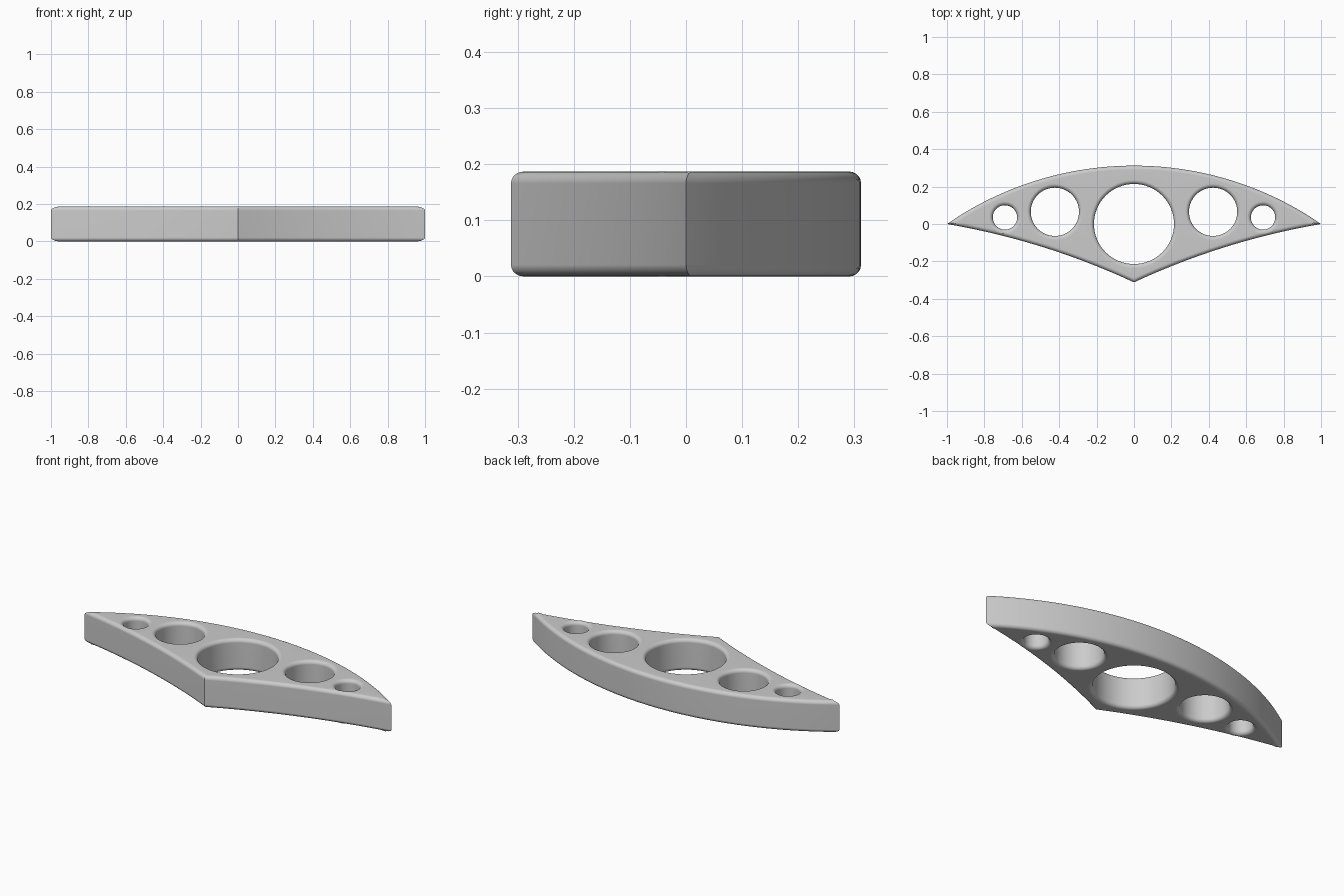
import bpy, bmesh, math
from mathutils import Vector

if "Cube" in bpy.data.objects:
    bpy.data.objects.remove(bpy.data.objects["Cube"])

HEIGHT, BEVEL, STEPS = 0.187, 0.021, 5
HOLES = [(0, 0, 0.214), (0.423, 0.065, 0.129), (-0.423, 0.065, 0.129),
         (0.69, 0.035, 0.065), (-0.69, 0.035, 0.065)]


def arc(a, b, sag, n):
    """Points from a up to (not including) b, bulging left of a->b by sag."""
    a, b = Vector(a), Vector(b)
    half = (b - a).length / 2
    u = (b - a).normalized()
    v = Vector((-u.y, u.x))
    r = (half * half + sag * sag) / (2 * sag)
    c = (a + b) / 2 + v * (sag - r)
    t = math.asin(half / r)
    return [c + r * (u * math.sin(k) + v * math.cos(k))
            for k in (-t + 2 * t * i / n for i in range(n))]


def inset(pts, d):
    """Mitred inward offset of a counter-clockwise loop."""
    out = []
    for i, p in enumerate(pts):
        e1 = (p - pts[i - 1]).normalized()
        e2 = (pts[(i + 1) % len(pts)] - p).normalized()
        n1, n2 = Vector((-e1.y, e1.x)), Vector((-e2.y, e2.x))
        out.append(p + (n1 + n2) * d / (1 + n1.dot(n2)))
    return out


# outline: two concave lower edges and one bowed upper edge
left, right, keel = (-1, 0), (1, 0), (0, -0.312)
outline = arc(left, keel, 0.035, 24) + arc(keel, right, 0.035, 24)
outline += [Vector((-p.x, p.y)) for p in arc(left, right, 0.312, 64)]
loops = [outline]
for cx, cy, r in HOLES:
    loops.append([Vector((cx + r * math.cos(k), cy - r * math.sin(k)))
                  for k in (math.tau * i / 64 for i in range(64))])

# rounded edge profile as (inset, height)
quarter = [math.pi / 2 * i / STEPS for i in range(STEPS + 1)]
lower = [(BEVEL * (1 - math.sin(k)), BEVEL * (1 - math.cos(k))) for k in quarter]
profile = lower + [(d, HEIGHT - z) for d, z in reversed(lower)]

# walls swept along every loop, then flat caps with the holes left open
bm = bmesh.new()
caps = ([], [])
for loop in loops:
    rings = [[bm.verts.new((p.x, p.y, z)) for p in inset(loop, d)] for d, z in profile]
    n = len(loop)
    for a, b in zip(rings, rings[1:]):
        for i in range(n):
            j = (i + 1) % n
            bm.faces.new((a[i], a[j], b[j], b[i]))
    for cap, ring in zip(caps, (rings[0], rings[-1])):
        cap += [bm.edges.get((ring[i], ring[(i + 1) % n])) for i in range(n)]
for cap, z in zip(caps, (-1, 1)):
    bmesh.ops.triangle_fill(bm, use_beauty=True, use_dissolve=False, edges=cap, normal=(0, 0, z))
bmesh.ops.recalc_face_normals(bm, faces=bm.faces)

mesh = bpy.data.meshes.new("perforated_plate")
bm.to_mesh(mesh)
bm.free()
plate = bpy.data.objects.new("perforated_plate", mesh)
bpy.context.collection.objects.link(plate)

grey = bpy.data.materials.new("light grey")
grey.diffuse_color = (0.6, 0.6, 0.6, 1)
grey.use_nodes = True
grey.node_tree.nodes["Principled BSDF"].inputs["Base Color"].default_value = grey.diffuse_color
mesh.materials.append(grey)

# smooth rounded edges, crisp corners
bpy.context.view_layer.objects.active = plate
plate.select_set(True)
bpy.ops.object.shade_smooth_by_angle(angle=math.radians(30))
weighted = plate.modifiers.new("flat_caps", 'WEIGHTED_NORMAL')
weighted.keep_sharp = True
